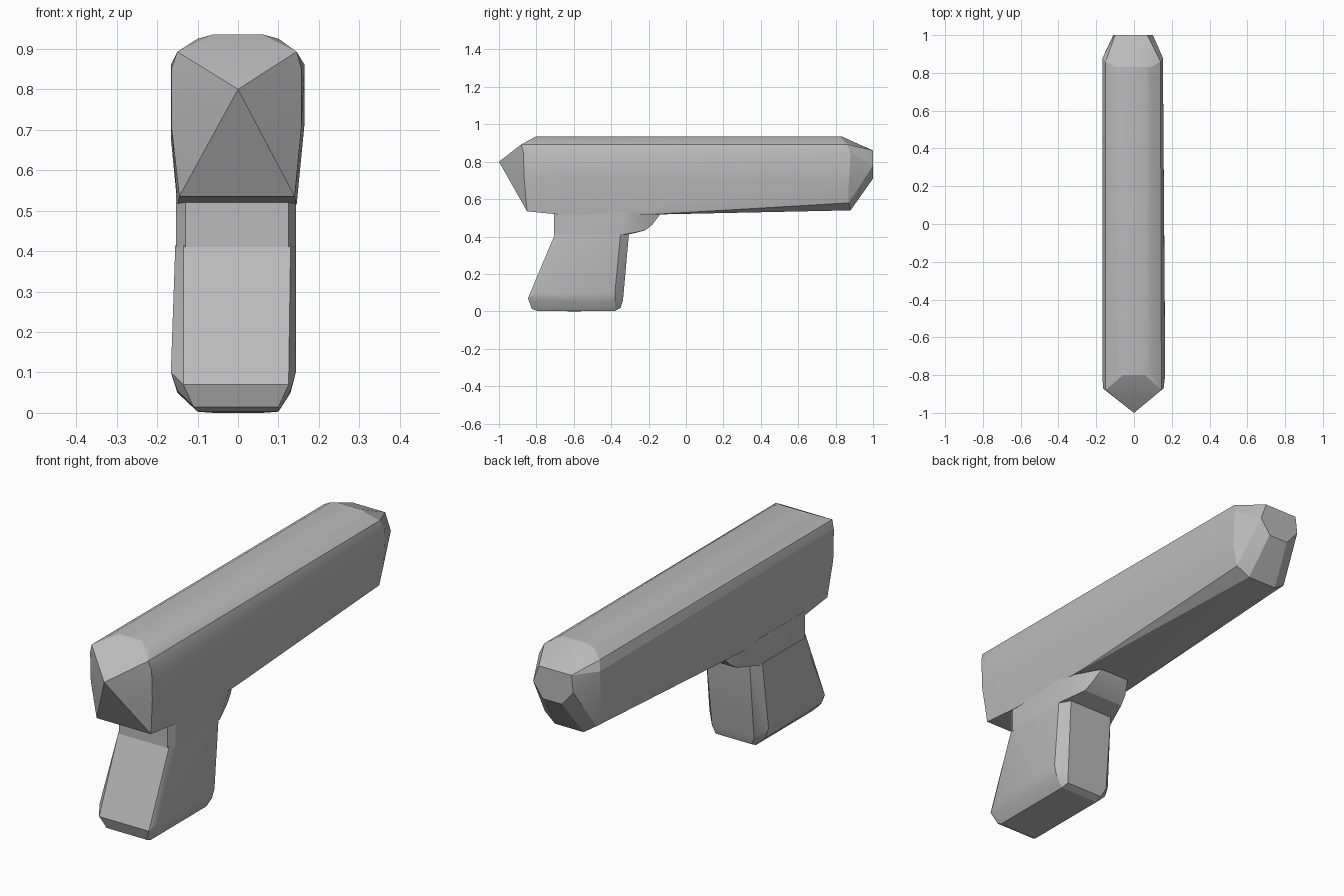
import bpy, bmesh, math

cube = bpy.data.objects.get("Cube")
if cube:
    bpy.data.objects.remove(cube, do_unlink=True)

grey = bpy.data.materials.new("plain_grey")
grey.use_nodes = True
GREY = (0.5, 0.5, 0.5, 1)
grey.diffuse_color = GREY
grey.node_tree.nodes["Principled BSDF"].inputs["Base Color"].default_value = GREY


def hull(name, rows):
    """Convex block from rows of (right x, left x, y, z)."""
    bm = bmesh.new()
    for right, left, y, z in rows:
        for x in {right, left}:
            bm.verts.new((x, y, z))
    res = bmesh.ops.convex_hull(bm, input=bm.verts)
    loose = {v for v in res["geom_interior"] + res["geom_unused"]
             if isinstance(v, bmesh.types.BMVert)}
    bmesh.ops.delete(bm, geom=list(loose), context='VERTS')
    bmesh.ops.dissolve_limit(bm, angle_limit=math.radians(1),
                             verts=bm.verts, edges=bm.edges)
    bmesh.ops.recalc_face_normals(bm, faces=bm.faces)
    mesh = bpy.data.meshes.new(name)
    bm.to_mesh(mesh)
    bm.free()
    mesh.materials.append(grey)
    ob = bpy.data.objects.new(name, mesh)
    bpy.context.collection.objects.link(ob)
    bpy.ops.object.select_all(action='DESELECT')
    ob.select_set(True)
    bpy.context.view_layer.objects.active = ob
    bpy.ops.object.shade_smooth_by_angle(angle=math.radians(20))
    return ob


# long body: pointed front, faceted rear
hull("body", [
    (0, 0, -1, .8),
    (-.06, .06, -.8, .936), (-.1, .1, -.8, .925),
    (-.15, .145, -.88, .893), (-.165, .157, -.87, .85),
    (-.166, .165, -.8, .86), (-.166, .165, -.7, .72),
    (-.165, .157, -.865, .71), (-.145, .14, -.85, .535),
    (-.15, .145, -.65, .515), (-.14, .135, -.2, .517),
    (-.06, .06, .83, .936), (-.1, .09, .83, .925), (-.15, .14, .86, .893),
    (-.166, .153, .88, .85), (-.166, .153, .87, .68),
    (-.14, .13, .87, .58), (-.08, .07, .88, .54),
    (-.1, .07, 1, .86), (-.11, .1, 1, .78), (-.05, .05, 1, .71),
])

# neck between body and grip, with the rounded rear web
hull("neck", [
    (-.13, .125, -.705, .54), (-.13, .125, -.705, .41),
    (-.153, .143, -.67, .54), (-.153, .143, -.67, .41),
    (-.153, .143, -.34, .54), (-.153, .143, -.34, .41),
    (-.12, .11, -.29, .415), (-.11, .1, -.22, .432),
    (-.1, .09, -.18, .463), (-.08, .07, -.14, .517),
    (-.14, .13, -.25, .517),
])

# slanted grip with a bevelled foot
hull("grip", [
    (-.135, .13, -.7, .415), (-.155, .143, -.66, .415),
    (-.155, .143, -.35, .415), (-.12, .11, -.305, .415),
    (-.135, .125, -.845, .07), (-.166, .143, -.8, .1),
    (-.166, .143, -.38, .1), (-.12, .1, -.337, .06),
    (-.15, .13, -.8, .055), (-.15, .13, -.38, .05),
    (-.11, .1, -.825, .015), (-.1, .1, -.8, .003),
    (-.1, .1, -.38, .003), (-.1, .09, -.35, .018), (-.06, .06, -.6, 0),
])
